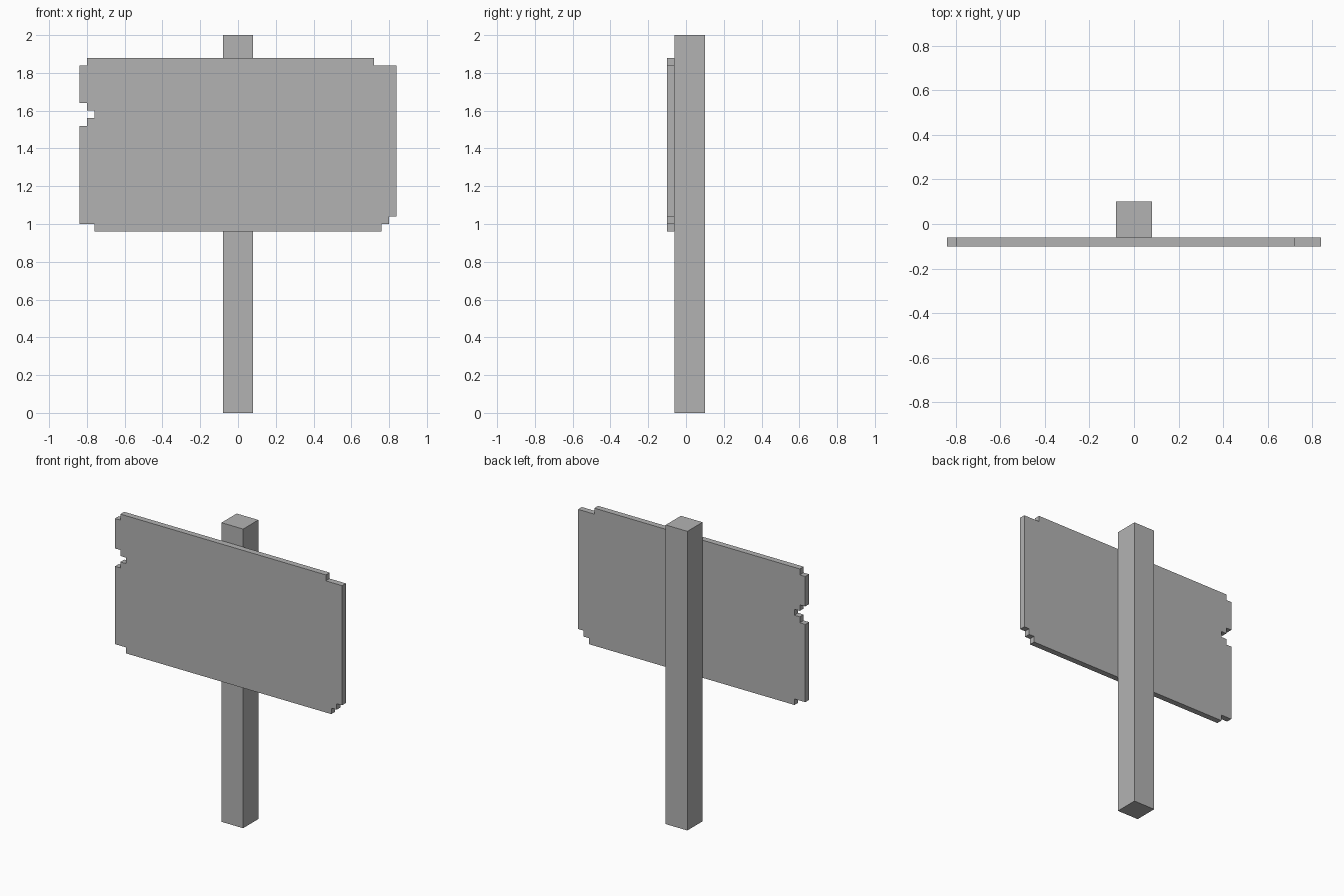
import bpy
import bmesh

old = bpy.data.objects.get("Cube")
if old:
    bpy.data.objects.remove(old, do_unlink=True)

# Single plain grey for the whole sign
GREY = (0.45, 0.45, 0.45, 1.0)
grey = bpy.data.materials.new("plain_grey")
grey.use_nodes = True
grey.diffuse_color = GREY
grey.node_tree.nodes["Principled BSDF"].inputs["Base Color"].default_value = GREY

STEP = 0.04  # size of one notch


def extrude_profile(name, outline, y_front, y_back):
    """Extrude an (x, z) outline from y_front to y_back."""
    bm = bmesh.new()
    face = bm.faces.new([bm.verts.new((x, y_front, z)) for x, z in outline])
    result = bmesh.ops.extrude_face_region(bm, geom=[face], use_keep_orig=True)
    moved = [g for g in result["geom"] if isinstance(g, bmesh.types.BMVert)]
    bmesh.ops.translate(bm, verts=moved, vec=(0, y_back - y_front, 0))
    bmesh.ops.recalc_face_normals(bm, faces=bm.faces)
    mesh = bpy.data.meshes.new(name)
    bm.to_mesh(mesh)
    bm.free()
    mesh.materials.append(grey)
    obj = bpy.data.objects.new(name, mesh)
    bpy.context.collection.objects.link(obj)
    return obj


# Square post
extrude_profile("post", [(-0.08, 0), (0.08, 0), (0.08, 2), (-0.08, 2)], -0.06, 0.10)

# Weathered board, outlined in whole notch steps
board = [
    (-19, 24), (19, 24),                                  # bottom edge
    (19, 25), (20, 25), (20, 26), (21, 26),               # stepped lower left corner
    (21, 46), (18, 46), (18, 47),                         # upper left corner
    (-20, 47), (-20, 46), (-21, 46),                      # upper right corner
    (-21, 41), (-20, 41), (-20, 40), (-19, 40),           # chip in the right edge
    (-19, 39), (-20, 39), (-20, 38), (-21, 38),
    (-21, 25), (-19, 25),                                 # lower right corner
]
extrude_profile("sign_board", [(x * STEP, z * STEP) for x, z in board], -0.10, -0.06)
